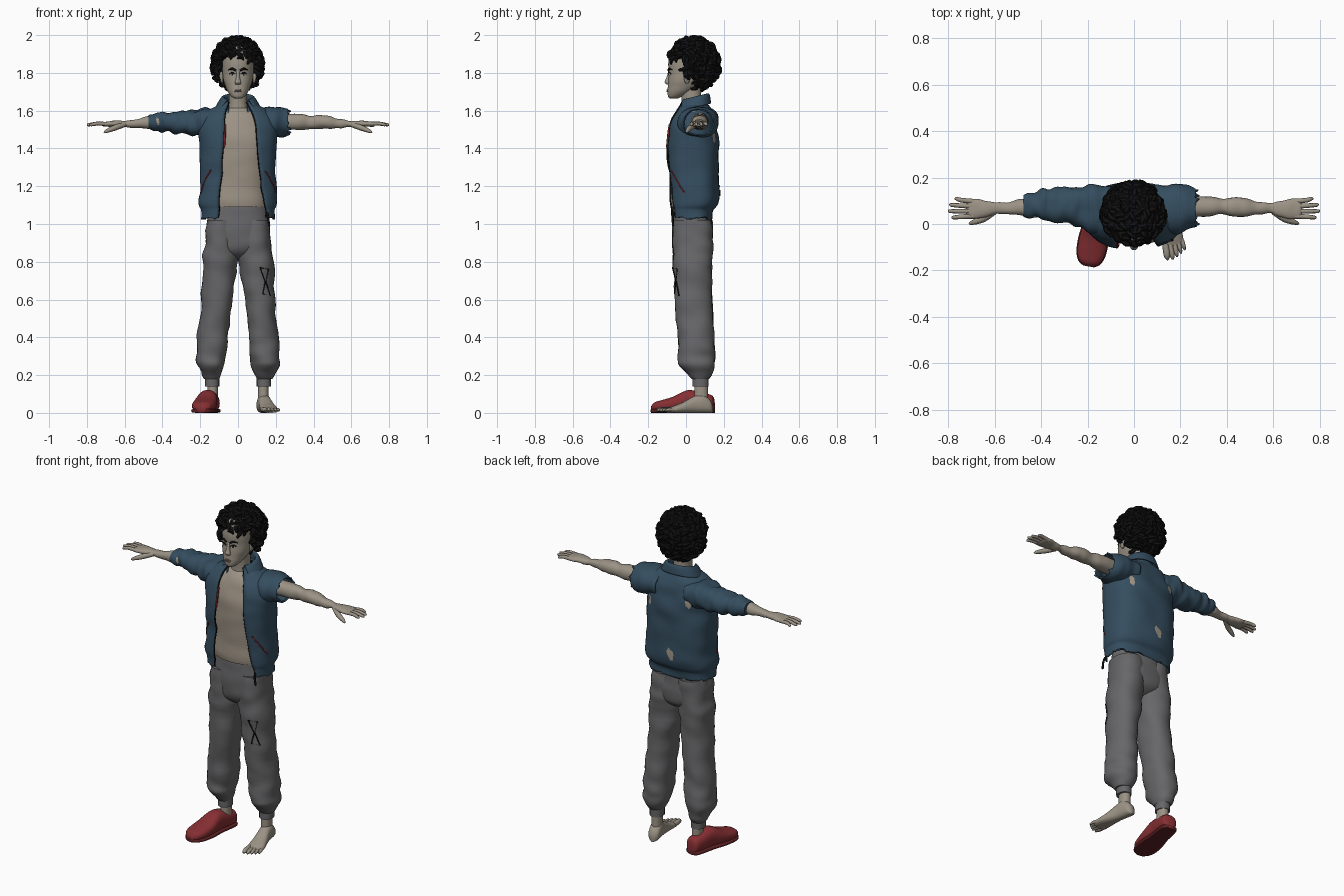
import bpy, bmesh, math, random
from mathutils import Vector, noise
from mathutils.bvhtree import BVHTree

random.seed(4)
if "Cube" in bpy.data.objects:
    bpy.data.objects.remove(bpy.data.objects["Cube"])
X, Y, Z = Vector((1, 0, 0)), Vector((0, 1, 0)), Vector((0, 0, 1))


def material(name, rgb):
    m = bpy.data.materials.new(name)
    m.use_nodes = True
    m.diffuse_color = (*rgb, 1)
    b = next(n for n in m.node_tree.nodes if n.type == 'BSDF_PRINCIPLED')
    b.inputs["Base Color"].default_value = (*rgb, 1)
    b.inputs["Roughness"].default_value = 0.8
    return m


SKIN = material("skin", (0.33, 0.29, 0.235))
SHIRT = material("shirt_beige", (0.34, 0.29, 0.235))
BLUE = material("jacket_blue", (0.035, 0.075, 0.115))
GREY = material("trouser_grey", (0.135, 0.132, 0.138))
BLACK = material("hair_black", (0.006, 0.006, 0.006))
RED = material("shoe_red", (0.24, 0.028, 0.032))
SOLE = material("sole_dark_red", (0.11, 0.015, 0.018))
WHITE = material("eye_white", (0.45, 0.45, 0.43))
LIP = material("lip_brown", (0.22, 0.16, 0.13))


def finish(bm, name, mats, rule=None):
    bmesh.ops.recalc_face_normals(bm, faces=bm.faces)
    me = bpy.data.meshes.new(name)
    if rule:
        for f in bm.faces:
            f.material_index = rule(f.calc_center_median())
    bm.to_mesh(me)
    bm.free()
    for m in mats:
        me.materials.append(m)
    me.shade_smooth()
    me.set_sharp_from_angle(angle=math.radians(50))
    ob = bpy.data.objects.new(name, me)
    bpy.context.scene.collection.objects.link(ob)
    return ob


def spline(rows, steps):
    """Smoothly interpolate a list of equal-length tuples."""
    out = []
    for i in range(len(rows) - 1):
        a, b, c, d = (rows[min(max(i + k, 0), len(rows) - 1)] for k in (-1, 0, 1, 2))
        for s in range(steps):
            t = s / steps
            out.append(tuple(q + 0.5 * t * (r - p + t * (2 * p - 5 * q + 4 * r - w + t * (3 * (q - r) + w - p)))
                             for p, q, r, w in zip(a, b, c, d)))
    return out + [tuple(rows[-1])]


def skin_rings(bm, rings, closed, cap):
    n = len(rings[0])
    grid = [[bm.verts.new(p) for p in r] for r in rings]
    for a, b in zip(grid, grid[1:]):
        for j in range(n if closed else n - 1):
            k = (j + 1) % n
            bm.faces.new((a[j], a[k], b[k], b[j]))
    if cap:
        bm.faces.new(grid[0])
        bm.faces.new(grid[-1])


def loft(name, rows, mats, u=X, v=Y, n=28, p=2.2, steps=5, wrinkle=0, freq=(9, 9, 18),
         jag=0, cap=True, tilt=0, thick=0, rule=None):
    """Rows: centre xyz, two radii, and optionally the left and right edges of a front gap."""
    gap = len(rows[0]) > 5
    rings = []
    for row in spline(rows, steps):
        c, ru, rv = Vector(row[:3]), max(row[3], 0.002), max(row[4], 0.002)
        a0, a1 = 0, 2 * math.pi
        if gap:
            a0 = math.asin(min(row[5] / ru, 0.99) ** (p / 2))
            a1 -= math.asin(min(row[6] / ru, 0.99) ** (p / 2))
        ring = []
        for j in range(n):
            a = a0 + (a1 - a0) * j / (n - 1 if gap else n)
            s, k = math.sin(a), math.cos(a)
            d = u * (ru * math.copysign(abs(s) ** (2 / p), s)) - v * (rv * math.copysign(abs(k) ** (2 / p), k))
            q = c + d
            q += d.normalized() * wrinkle * noise.noise(Vector((q.x * freq[0], q.y * freq[1], q.z * freq[2])))
            q.z += tilt * (q.y - 0.04)
            ring.append(q)
        rings.append(ring)
    if jag:
        along = (Vector(rows[-1][:3]) - Vector(rows[-2][:3])).normalized()
        for q in rings[-1]:
            q += along * random.uniform(-jag, jag)
    bm = bmesh.new()
    skin_rings(bm, rings, not gap, cap and not gap)
    ob = finish(bm, name, mats, rule)
    if thick:
        mod = ob.modifiers.new("thickness", 'SOLIDIFY')
        mod.thickness, mod.offset = thick, 0
    return ob, rings


def tube(bm, pts, radii, n=8, steps=3):
    rows = spline([(*p, r) for p, r in zip(pts, radii)], steps)
    P = [Vector(r[:3]) for r in rows]
    rings = []
    for i, row in enumerate(rows):
        t = (P[min(i + 1, len(P) - 1)] - P[max(i - 1, 0)]).normalized()
        a = t.cross(Z if abs(t.z) < 0.9 else X).normalized()
        b = t.cross(a)
        rings.append([P[i] + max(row[3], 0.001) * (a * math.cos(w) + b * math.sin(w))
                      for w in (2 * math.pi * j / n for j in range(n))])
    skin_rings(bm, rings, True, True)


def tubes(name, paths, mat, **kw):
    bm = bmesh.new()
    for pts, radii in paths:
        tube(bm, pts, radii if isinstance(radii, (list, tuple)) else [radii] * len(pts), **kw)
    return finish(bm, name, [mat])


def snap(ob, pts, lift):
    """Lay points on a part's surface, lifted slightly outward."""
    me = ob.data
    tree = BVHTree.FromPolygons([w.co for w in me.vertices], [f.vertices[:] for f in me.polygons])
    out = []
    for p in pts:
        q = tree.find_nearest(Vector(p))[0]
        out.append(q + Vector((q.x, q.y - 0.04, 0)).normalized() * lift)
    return out


def patch(name, ob, centre, du, dv, mat, lift=0.008, rough=0.0):
    c, rim = Vector(centre), []
    for j in range(14):
        w, k = 2 * math.pi * j / 14, 1 + random.uniform(-rough, rough)
        rim.append(c + k * (Vector(du) * math.cos(w) + Vector(dv) * math.sin(w)))
    bm = bmesh.new()
    vs = [bm.verts.new(q) for q in snap(ob, [c] + rim, lift)]
    for j in range(14):
        bm.faces.new((vs[0], vs[1 + j], vs[1 + (j + 1) % 14]))
    finish(bm, name, [mat])


def upright(rows):
    """Turn z, half width, front y, back y, *gap into loft rows."""
    return [(0, (f + b) / 2, z, w, (b - f) / 2, *g) for z, w, f, b, *g in rows]


# Torso with tank top, neck
loft("torso", upright([(1.09, .155, -.075, .12), (1.13, .157, -.082, .125), (1.2, .15, -.08, .12),
     (1.35, .165, -.088, .14), (1.45, .17, -.085, .14), (1.52, .165, -.07, .14),
     (1.58, .13, -.045, .12), (1.615, .07, -.02, .09)]), [SHIRT, SKIN], wrinkle=.006,
     rule=lambda c: int(c.z > 1.555))
loft("neck", [(0, .03, 1.55, .07, .062), (0, .03, 1.62, .05, .052), (0, .025, 1.72, .048, .055)], [SKIN])

# Jacket body, open at the front
jacket, rim = loft("jacket_body", upright([
    (1.645, .078, -.03, .10, .05, .05), (1.625, .105, -.035, .115, .06, .055),
    (1.595, .16, -.05, .135, .075, .065), (1.55, .195, -.078, .15, .09, .072),
    (1.48, .203, -.095, .16, .10, .075), (1.38, .198, -.10, .168, .105, .08),
    (1.2, .197, -.09, .172, .125, .095), (1.11, .202, -.086, .16, .14, .10),
    (1.075, .192, -.082, .14, .148, .10), (1.03, .197, -.08, .135, .15, .105)]),
    [BLUE], n=48, p=2.6, wrinkle=.011, freq=(8, 8, 13), jag=.008, thick=.01)
loft("collar", [(0, .035, 1.60, .088, .08, .05, .05), (0, .04, 1.655, .074, .07, .05, .05),
     (0, .042, 1.67, .08, .075, .055, .055), (0, .04, 1.655, .095, .085, .07, .07),
     (0, .035, 1.615, .118, .095, .095, .095)], [BLUE], tilt=.25, thick=.006)
tubes("zip_edges", [([r[k] for r in rim], .005) for k in (0, -1)], BLACK, steps=1)
tubes("red_zip_tape", [([r[-1] + Vector((.006, -.003, 0)) for r in rim if 1.38 < r[-1].z < 1.53], .005)], RED, steps=1)
for s, side in ((1, "left"), (-1, "right")):
    path = [(s * .15, -.09, 1.28), (s * .18, -.065, 1.24), (s * .2, -.04, 1.2), (s * .21, -.01, 1.165)]
    tubes(side + "_pocket_zip", [(snap(jacket, path, .005), .004)], RED)
for i, (x, z) in enumerate(((.14, 1.46), (-.12, 1.5), (-.02, 1.18))):
    patch(f"jacket_tear_{i}", jacket, (x, .16, z), (.018, 0, 0), (.006, 0, .032), SHIRT, rough=.2)
tubes("hanging_strap", [([(.155, -.06, 1.06), (.16, -.07, 1.03), (.165, -.068, .99)], .006)], BLACK)

# Sleeves: long and pushed up on the right, torn off on the left
shoulder = [(.09, .065, 1.545, .095, .06), (.18, .065, 1.54, .103, .077)]
loft("right_sleeve", [(-x, *r) for x, *r in shoulder] + [(-.25, .075, 1.535, .085, .066),
     (-.33, .08, 1.535, .07, .06), (-.4, .08, 1.54, .06, .052), (-.45, .08, 1.54, .05, .045),
     (-.475, .08, 1.54, .043, .037)], [BLUE], u=Y, v=Z, wrinkle=.018, freq=(26, 10, 10), steps=7)
loft("left_sleeve", shoulder + [(.225, .07, 1.537, .09, .074), (.268, .072, 1.537, .074, .064)],
     [BLUE], u=Y, v=Z, wrinkle=.012, freq=(20, 10, 10), jag=.014, cap=False, thick=.008)
patch("shoulder_tear", jacket, (.17, .03, 1.62), (.016, 0, 0), (0, .022, 0), SHIRT, .012, .2)

# Arms and hands
ARM = [(.13, .07, 1.545, .045, .045), (.3, .075, 1.54, .042, .042), (.38, .075, 1.537, .036, .037),
       (.43, .073, 1.54, .04, .036), (.5, .071, 1.535, .033, .03), (.58, .068, 1.53, .024, .019),
       (.62, .066, 1.53, .031, .018), (.67, .065, 1.53, .042, .016), (.71, .066, 1.529, .041, .013),
       (.722, .066, 1.528, .03, .008)]
for s, side in ((1, "left"), (-1, "right")):
    loft(side + "_arm", [(s * x, *r) for x, *r in ARM], [SKIN], u=Y, v=Z, n=20,
         wrinkle=.008, freq=(22, 12, 12))
    paths = []
    for k, tip in enumerate((.785, .8, .795, .772)):
        y0, y1 = .034 + .021 * k, .028 + .027 * k
        paths.append(([(s * .69, y0, 1.529), (s * .745, (y0 + y1) / 2, 1.532),
                       (s * (tip - .008), y1, 1.525), (s * tip, y1, 1.524)], (.011, .010, .008, .003)))
    paths.append(([(s * .6, .055, 1.527), (s * .65, .022, 1.51), (s * .695, .006, 1.492),
                   (s * .71, 0, 1.484)], (.014, .015, .010, .003)))
    tubes(side + "_fingers", paths, SKIN)

# Trousers
loft("trouser_hips", upright([(1.13, .148, -.06, .11), (1.05, .16, -.07, .13), (.95, .17, -.073, .143),
     (.88, .165, -.068, .14), (.84, .11, -.045, .11), (.81, .03, 0, .06)]), [GREY], n=36, wrinkle=.006)
LEG = [(1.02, .083, .035, .08, .103), (.9, .09, .035, .088, .107), (.8, .097, .035, .093, .104),
       (.6, .113, .04, .08, .097), (.4, .133, .052, .08, .096), (.3, .143, .058, .078, .095),
       (.25, .145, .06, .073, .092), (.21, .14, .07, .056, .07), (.18, .137, .075, .04, .045)]
legs = {}
for s, side in ((1, "left"), (-1, "right")):
    legs[s], _ = loft(side + "_trouser_leg", [(s * x, y, z, a, b) for z, x, y, a, b in LEG],
                      [GREY], wrinkle=.013, freq=(9, 9, 15), steps=6)
    loft(side + "_trouser_cuff", [(s * .137, .077, z, .038, .043) for z in (.2, .17, .14)], [GREY], n=20)
    loft(side + "_ankle", [(s * .134, .08, z, .028, .036) for z in (.19, .12, .05)], [SKIN], n=20)
outline = [[(.115, -.07, .77), (.165, -.05, .76), (.15, -.06, .69), (.115, -.07, .77)],
           [(.15, -.06, .7), (.13, -.07, .63), (.175, -.04, .62), (.15, -.06, .7)]]
tubes("knee_patch_stitching", [(snap(legs[1], t, .002), .0035) for t in outline], BLACK, steps=1, n=6)


# Feet
def foot(name, heel, toe, rows, mat, lift=0.0, p=2.4):
    h = Vector((*heel, 0))
    d = (Vector((*toe, 0)) - h).normalized()
    loft(name, [(*(h + d * t + Z * (lift + z / 2)), w, z / 2) for t, w, z in rows], [mat],
         u=d.cross(Z), v=Z, p=p)
    return h, d


h, d = foot("left_foot", (.125, .14), (.182, -.15), [(0, .012, .04), (.015, .03, .07), (.055, .035, .1),
            (.1, .035, .088), (.16, .042, .056), (.2, .047, .04), (.24, .042, .024)], SKIN)
side = -d.cross(Z)
tubes("left_toes", [([h + d * .215 + side * y + Z * .017, h + d * (e - .02) + side * y * 1.1 + Z * .017,
      h + d * e + side * y * 1.15 + Z * .012], (r, r, .004)) for y, e, r in
      ((-.033, .293, .014), (-.013, .295, .011), (.005, .287, .01), (.022, .277, .009), (.038, .265, .009))], SKIN)
SHOE = [(0, .018, .055), (.012, .04, .085), (.06, .047, .1), (.13, .05, .115), (.17, .056, .105),
        (.22, .062, .08), (.28, .06, .062), (.32, .045, .05), (.338, .02, .03)]
foot("right_shoe", (-.135, .15), (-.195, -.182), SHOE, RED, lift=.006)
foot("right_shoe_sole", (-.135, .15), (-.195, -.182), [(t, w + .004, .022) for t, w, _ in SHOE], SOLE, p=4)

# Head and face
head, _ = loft("head", upright([(1.664, .018, -.085, -.045), (1.675, .035, -.095, -.02), (1.7, .054, -.098, .03),
    (1.73, .067, -.096, .07), (1.76, .077, -.094, .09), (1.8, .082, -.091, .12), (1.85, .084, -.094, .135),
    (1.9, .08, -.085, .135), (1.94, .06, -.06, .11), (1.955, .025, -.01, .06)]), [SKIN], n=32)
loft("nose", [(0, -.085, 1.81, .008, .008), (0, -.091, 1.775, .010, .013), (0, -.096, 1.75, .017, .017),
     (0, -.09, 1.738, .013, .009)], [SKIN], n=14)
tubes("lips", [(snap(head, [(x, -.11, z - abs(x) * .06) for x in (-.024, -.01, 0, .01, .024)], .001),
      (.001, .004, .004, .004, .001)) for z in (1.71, 1.703)], LIP)
for s, side in ((1, "left"), (-1, "right")):
    patch(side + "_eye", head, (s * .034, -.1, 1.794), (.015, 0, 0), (0, 0, .007), WHITE, .003)
    patch(side + "_iris", head, (s * .034, -.1, 1.794), (.006, 0, 0), (0, 0, .0065), BLACK, .005)
    lid = [(s * .016, -.1, 1.793), (s * .034, -.1, 1.802), (s * .053, -.09, 1.795)]
    brow = [(s * .012, -.1, 1.811), (s * .035, -.1, 1.821), (s * .06, -.08, 1.815)]
    tubes(side + "_upper_lid", [(snap(head, lid, .003), .0028)], BLACK)
    tubes(side + "_eyebrow", [(snap(head, brow, .002), (.005, .006, .002))], BLACK)
    loft(side + "_ear", [(s * .083, .005, 1.745, .004, .008), (s * .086, .005, 1.76, .008, .014),
         (s * .09, .008, 1.79, .011, .02), (s * .09, .01, 1.81, .006, .012)], [SKIN], n=14)

# Curly hair: a scalp cap covered in hooked locks
centre, size = Vector((-.004, .04, 1.852)), Vector((.097, .1, .108))
bm = bmesh.new()
bmesh.ops.create_icosphere(bm, subdivisions=3, radius=1)
for w in bm.verts:
    w.co = centre + w.co * size
finish(bm, "hair_cap", [BLACK])
locks, count = [], 460
for i in range(count):
    z = 1 - 2 * (i + .5) / count
    w = i * math.pi * (3 - math.sqrt(5))
    o = Vector((math.cos(w) * math.sqrt(1 - z * z), math.sin(w) * math.sqrt(1 - z * z), z))
    root = centre + o * size * .97
    if root.z < 1.745 or (root.y < .0 and root.z < 1.875) or (root.y < .045 and root.z < 1.8):
        continue
    t = o.cross(Vector([random.uniform(-1, 1) for _ in range(3)])).normalized()
    t = (t - Z * .4).normalized()
    k = random.uniform(.75, 1.15)
    pts = [root + k * (o * a + t * b) for a, b in ((0, 0), (.024, .002), (.038, .016), (.034, .036), (.024, .042))]
    for q in pts:
        q.z = min(q.z, 1.992)
    locks.append((pts, (.012, .015, .012, .008, .002)))
tubes("hair_curls", locks, BLACK, n=6)
